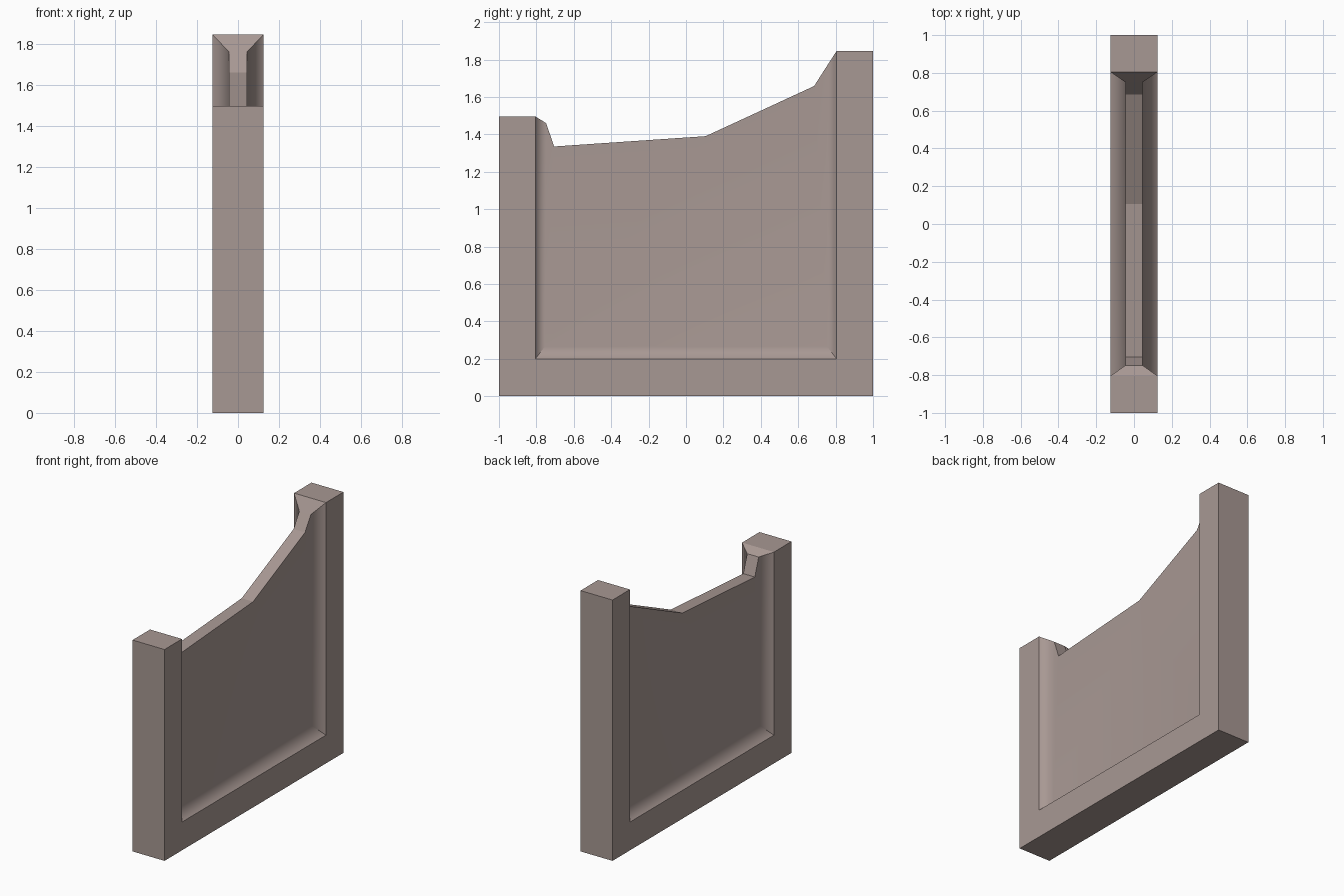
import bpy, bmesh

if "Cube" in bpy.data.objects:
    bpy.data.objects.remove(bpy.data.objects["Cube"])

stone = bpy.data.materials.new("warm grey stone")
stone.diffuse_color = (0.39, 0.314, 0.292, 1)
stone.use_nodes = True
stone.node_tree.nodes["Principled BSDF"].inputs["Base Color"].default_value = stone.diffuse_color


def build(name, points, sides, rim, smooth):
    """Mirror a (x, y, z) half about x = 0 and join both halves along the rim."""
    bm = bmesh.new()
    right = [bm.verts.new(p) for p in points]
    left = [bm.verts.new((-x, y, z)) for x, y, z in points]
    for half in (right, left):
        for side in sides:
            bm.faces.new([half[i] for i in side]).smooth = smooth
    for a, b in zip(rim, rim[1:]):
        strip = bm.faces.new((right[a], right[b], left[b], left[a]))
        for e in strip.edges:
            e.smooth = False
    bmesh.ops.recalc_face_normals(bm, faces=bm.faces)
    # open shell: make sure the +x side looks outward
    bm.faces.ensure_lookup_table()
    if bm.faces[len(sides) - 1].normal.x < 0:
        bmesh.ops.reverse_faces(bm, faces=bm.faces)
    # mitred corners between the sloping bevels stay sharp
    if smooth:
        for e in bm.edges:
            if len(e.link_faces) == 2 and e.calc_face_angle() > 1.1:
                e.smooth = False
    mesh = bpy.data.meshes.new(name)
    bm.to_mesh(mesh)
    bm.free()
    mesh.materials.append(stone)
    obj = bpy.data.objects.new(name, mesh)
    bpy.context.collection.objects.link(obj)
    return obj


T, P = 0.125, 0.045           # half thickness of frame and panel
Y, LOW, HIGH = 0.805, 1.495, 1.845

# U-shaped frame: short post, bottom rail, tall post
frame = [(-1, 0), (1, 0), (1, HIGH), (Y, HIGH), (Y, 0.2), (-Y, 0.2), (-Y, LOW), (-1, LOW)]
build("frame", [(T, y, z) for y, z in frame], [range(8)], [6, 7, 0, 1, 2, 3], False)

# Recessed panel with bevelled border and broken top edge
border = [(-Y, LOW), (-Y, 0.2), (Y, 0.2), (Y, HIGH)]
inner = [(-0.748, 1.46), (-0.755, 0.265), (0.755, 0.265), (0.75, 1.76),
         (0.685, 1.658), (0.105, 1.39), (-0.705, 1.335)]
panel = build("panel", [(T, y, z) for y, z in border] + [(P, y, z) for y, z in inner],
              [(0, 1, 5, 4), (1, 2, 6, 5), (2, 3, 7, 6), range(4, 11)],
              [0, 4, 10, 9, 8, 7, 3], True)
shade = panel.modifiers.new("soft bevel shading", 'WEIGHTED_NORMAL')
shade.keep_sharp = True
